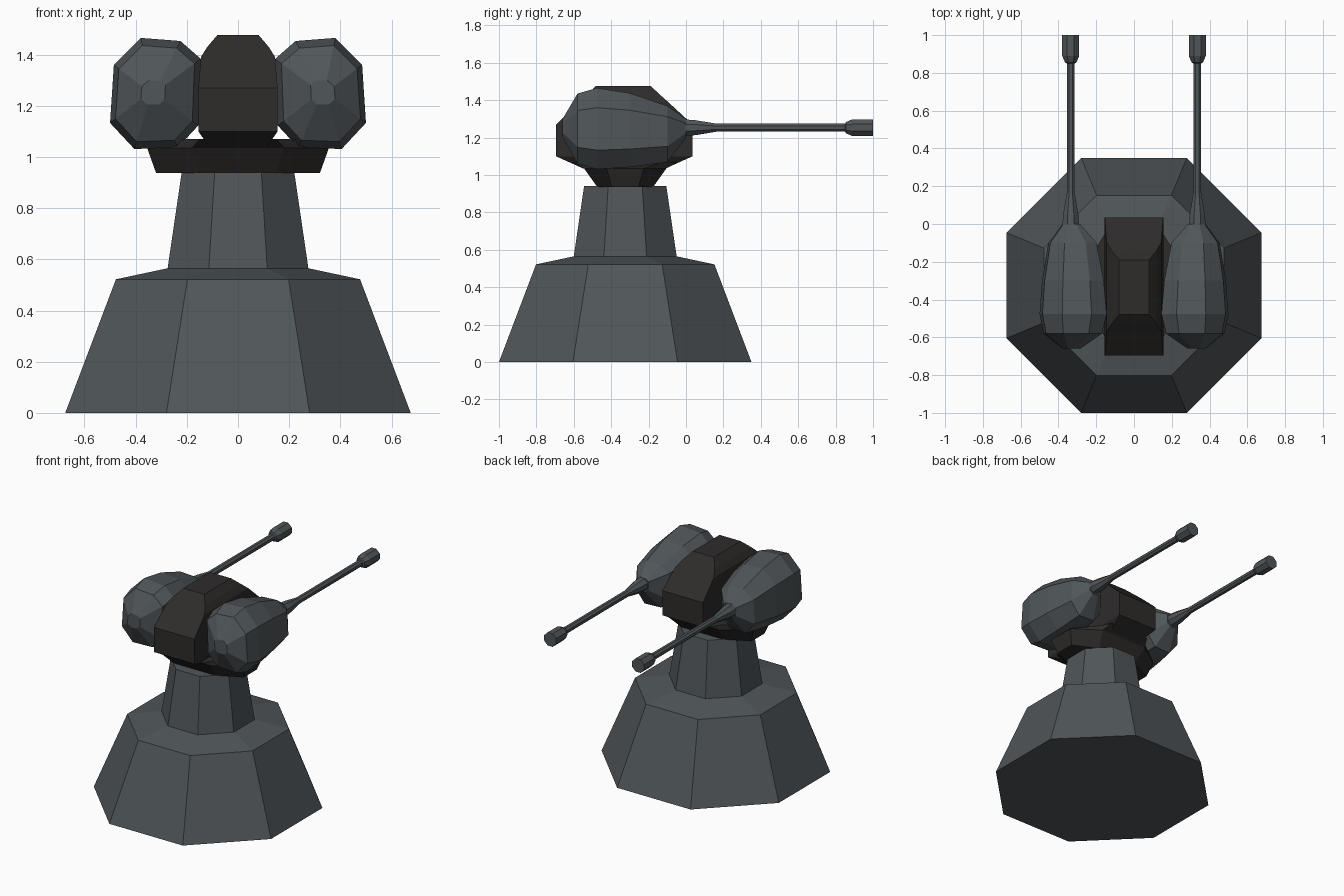
import bpy, bmesh, math

if "Cube" in bpy.data.objects:
    bpy.data.objects.remove(bpy.data.objects["Cube"])


def material(name, rgb):
    m = bpy.data.materials.new(name)
    m.diffuse_color = (*rgb, 1)
    m.use_nodes = True
    m.node_tree.nodes["Principled BSDF"].inputs["Base Color"].default_value = m.diffuse_color
    return m


GREY = material("blue grey metal", (0.080, 0.092, 0.100))
DARK = material("dark metal", (0.027, 0.025, 0.024))
CY = -0.325  # turret axis in y


def loft(name, rings, mat):
    """Skin a stack of rings (equal point counts) and cap both ends."""
    bm = bmesh.new()
    loops = [[bm.verts.new(p) for p in ring] for ring in rings]
    n = len(loops[0])
    for a, b in zip(loops, loops[1:]):
        for i in range(n):
            j = (i + 1) % n
            bm.faces.new((a[i], a[j], b[j], b[i]))
    bm.faces.new(loops[0][::-1])
    bm.faces.new(loops[-1])
    bmesh.ops.recalc_face_normals(bm, faces=bm.faces)
    me = bpy.data.meshes.new(name)
    bm.to_mesh(me)
    bm.free()
    me.materials.append(mat)
    ob = bpy.data.objects.new(name, me)
    bpy.context.collection.objects.link(ob)
    return ob


def octagon(apothem):
    r = apothem / math.cos(math.pi / 8)
    return [(r * math.cos(math.pi / 8 + i * math.pi / 4),
             r * math.sin(math.pi / 8 + i * math.pi / 4)) for i in range(8)]


def flat_ring(apothem, z):
    return [(x, CY + y, z) for x, y in octagon(apothem)]


def chamfered_ring(hx, hy, cx, cy, z):
    """Rectangle hx by hy with corners cut from cx to cy."""
    pts = [(cx, hy), (hx, cy), (hx, -cy), (cx, -hy),
           (-cx, -hy), (-hx, -cy), (-hx, cy), (-cx, hy)]
    return [(x, CY + y, z) for x, y in pts]


def rect_ring(hx, y0, y1, z):
    return [(hx, y0, z), (hx, y1, z), (-hx, y1, z), (-hx, y0, z)]


# Pedestal: broad octagonal foot and tapered column
loft("pedestal", [flat_ring(0.675, 0), flat_ring(0.477, 0.522),
                  flat_ring(0.275, 0.565), flat_ring(0.22, 0.94)], GREY)

# Turntable plate that carries the guns
loft("turntable", [chamfered_ring(0.32, 0.15, 0.15, 0.07, 0.937),
                   chamfered_ring(0.355, 0.22, 0.18, 0.10, 1.035),
                   chamfered_ring(0.20, 0.28, 0.15, 0.20, 1.07)], DARK)

# Central housing between the pods
loft("central_housing", [rect_ring(0.11, -0.55, -0.11, 1.035),
                         rect_ring(0.155, -0.695, 0.035, 1.10),
                         rect_ring(0.155, -0.695, 0.035, 1.27),
                         rect_ring(0.145, -0.57, -0.095, 1.39),
                         rect_ring(0.12, -0.53, -0.14, 1.43),
                         rect_ring(0.08, -0.48, -0.19, 1.477)], DARK)

# Gun pods and barrels on both sides
PX, PZ = 0.335, 1.253
SECTION = [(-0.19, 0.13), (-0.11, 0.20), (0.045, 0.212), (0.15, 0.107),
           (0.165, -0.12), (0.07, -0.222), (-0.10, -0.216), (-0.18, -0.13)]
# y, sideways scale, upper scale, lower scale
POD = [(-0.66, 0.27, 0.22, 0.22), (-0.58, 0.87, 0.86, 0.87),
       (-0.477, 1, 1, 1), (-0.30, 0.92, 0.87, 0.95),
       (-0.10, 0.72, 0.55, 0.83), (0.0, 0.26, 0.22, 0.24)]
# y, radius
BARREL = [(-0.02, 0.045), (0.05, 0.040), (0.165, 0.021), (0.85, 0.021),
          (0.855, 0.03), (0.89, 0.045), (1.0, 0.045)]

for side, s in (("left", -1), ("right", 1)):
    loft(side + "_gun_pod",
         [[(s * (PX + x * k), y, PZ + z * (up if z > 0 else low))
           for x, z in SECTION] for y, k, up, low in POD], GREY)
    loft(side + "_barrel",
         [[(s * PX + x, y, PZ + z) for x, z in octagon(r)]
          for y, r in BARREL], GREY)
